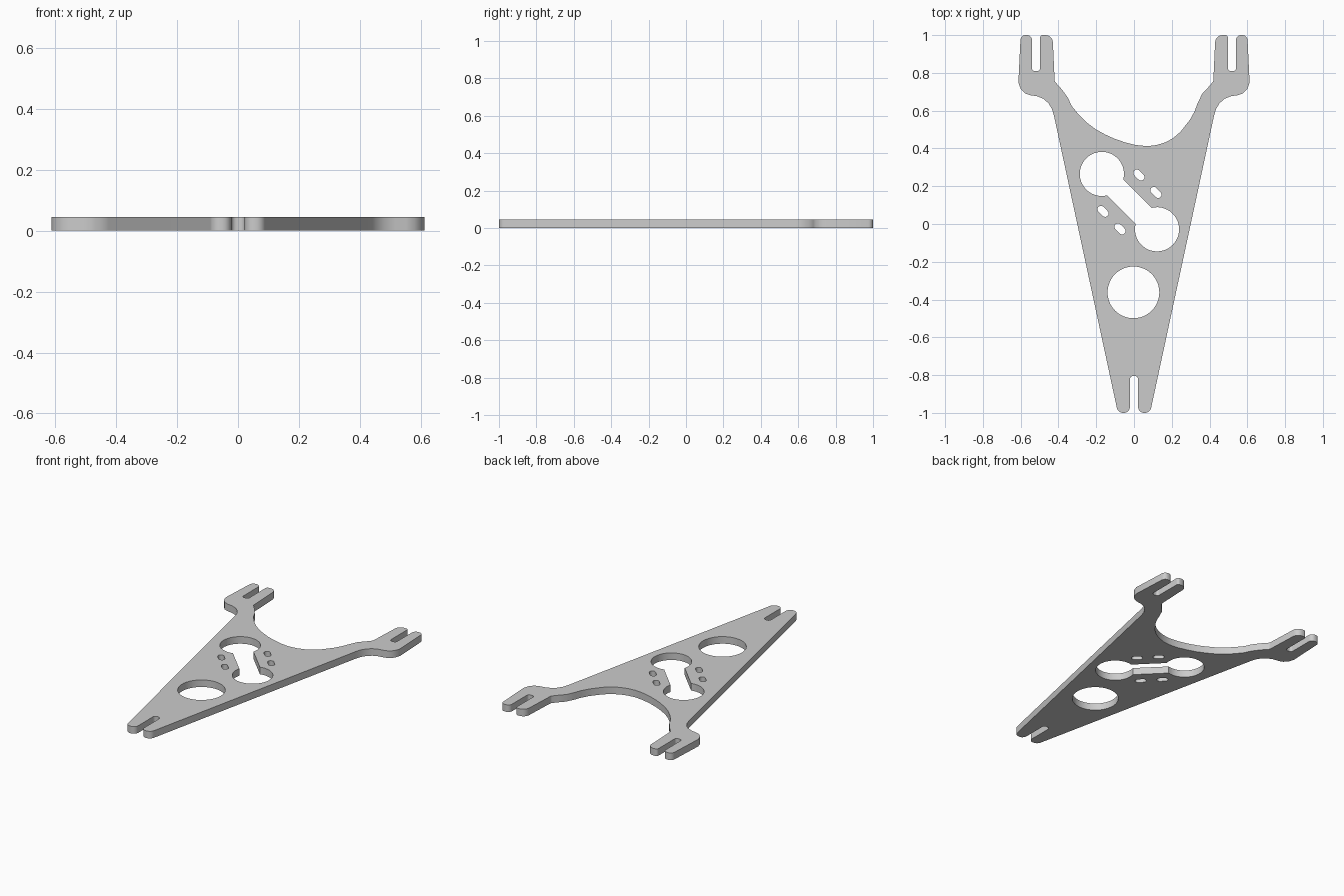
import bpy, bmesh
from math import pi, sin, cos, asin, radians
from mathutils import Vector

if "Cube" in bpy.data.objects:
    bpy.data.objects.remove(bpy.data.objects["Cube"])

THICK = 0.045


def fillet(points, steps=6):
    """Round each (x, y, radius) corner of a closed polygon."""
    out = []
    for i, (x, y, r) in enumerate(points):
        p = Vector((x, y))
        if r == 0:
            out.append(p)
            continue
        a = (Vector(points[i - 1][:2]) - p).normalized()
        b = (Vector(points[(i + 1) % len(points)][:2]) - p).normalized()
        half = a.angle(b) / 2
        centre = p + (a + b).normalized() * (r / sin(half))
        start = p + a * (r / abs(sin(half) / cos(half))) - centre
        end = p + b * (r / abs(sin(half) / cos(half))) - centre
        sweep = start.angle(end)
        for k in range(steps + 1):
            t = k / steps
            v = (start * sin((1 - t) * sweep) + end * sin(t * sweep)) / sin(sweep)
            out.append(centre + v)
    return out


def arc(cx, cy, r, a0, a1, steps):
    return [Vector((cx + r * cos(a0 + (a1 - a0) * k / steps),
                    cy + r * sin(a0 + (a1 - a0) * k / steps))) for k in range(steps + 1)]


def capsule(c1, c2, r, neck, steps):
    """Two round ends joined by a straight channel of half-width neck."""
    c1, c2 = Vector(c1), Vector(c2)
    d = c2 - c1
    ang = Vector((1, 0)).angle_signed(d) * -1
    open_a = asin(min(1, neck / r))
    return (arc(*c1, r, ang + open_a, ang + 2 * pi - open_a, steps)
            + arc(*c2, r, ang + pi + open_a, ang + 3 * pi - open_a, steps))


# Right half of the outline, from foot slot up to the forked arm
half = [
    (0.022, -0.805, 0.018), (0.022, -1, 0.03), (0.085, -1, 0.034),
    (0.424, 0.575, 0), (0.435, 0.61, 0), (0.453, 0.64, 0), (0.48, 0.663, 0),
    (0.515, 0.677, 0), (0.55, 0.682, 0), (0.578, 0.692, 0), (0.6, 0.715, 0), (0.612, 0.75, 0),
    (0.6, 1, 0.027), (0.54, 1, 0.027),
    (0.54, 0.81, 0.015), (0.497, 0.81, 0.015),
    (0.497, 1, 0.015), (0.431, 1, 0.04), (0.42, 0.755, 0.02),
]
# Off-centre scooped edge between the arms, right to left
scoop = [(0.39, 0.72), (0.36, 0.688), (0.335, 0.635), (0.32, 0.595), (0.295, 0.55), (0.245, 0.487),
         (0.205, 0.453), (0.165, 0.432), (0.12, 0.418), (0.07, 0.412), (0.01, 0.418), (-0.05, 0.433),
         (-0.105, 0.452), (-0.155, 0.475), (-0.205, 0.503), (-0.25, 0.537), (-0.29, 0.576),
         (-0.33, 0.625), (-0.35, 0.668), (-0.38, 0.71)]
outline = fillet(half + [(x, y, 0) for x, y in scoop]
                 + [(-x, y, r) for x, y, r in reversed(half)])

# Round hole, dumbbell opening and four small slanted slots
loops = [outline, arc(-0.003, -0.362, 0.137, 0, 2 * pi, 48)[:-1],
         capsule((-0.17, 0.265), (0.122, -0.028), 0.117, 0.06, 36)]
for x, y in [(0.026, 0.259), (0.116, 0.167), (-0.164, 0.067), (-0.074, -0.026)]:
    loops.append(capsule((x - 0.011, y + 0.011), (x + 0.011, y - 0.011), 0.0185, 0.0184, 8))

# Fill the flat profile and extrude it to the plate thickness
bm = bmesh.new()
for loop in loops:
    vs = [bm.verts.new((p.x, p.y, 0)) for p in loop]
    for i in range(len(vs)):
        bm.edges.new((vs[i - 1], vs[i]))
bmesh.ops.remove_doubles(bm, verts=bm.verts, dist=0.0002)
bmesh.ops.triangle_fill(bm, edges=bm.edges[:], use_beauty=True, normal=(0, 0, 1))
ext = bmesh.ops.extrude_face_region(bm, geom=bm.faces[:], use_keep_orig=True)
top = [g for g in ext["geom"] if isinstance(g, bmesh.types.BMVert)]
bmesh.ops.translate(bm, verts=top, vec=(0, 0, THICK))
bmesh.ops.recalc_face_normals(bm, faces=bm.faces[:])

mesh = bpy.data.meshes.new("frame_plate")
bm.to_mesh(mesh)
bm.free()
plate = bpy.data.objects.new("frame_plate", mesh)
bpy.context.collection.objects.link(plate)
bpy.context.view_layer.objects.active = plate
plate.select_set(True)
bpy.ops.object.shade_smooth_by_angle(angle=radians(30))
